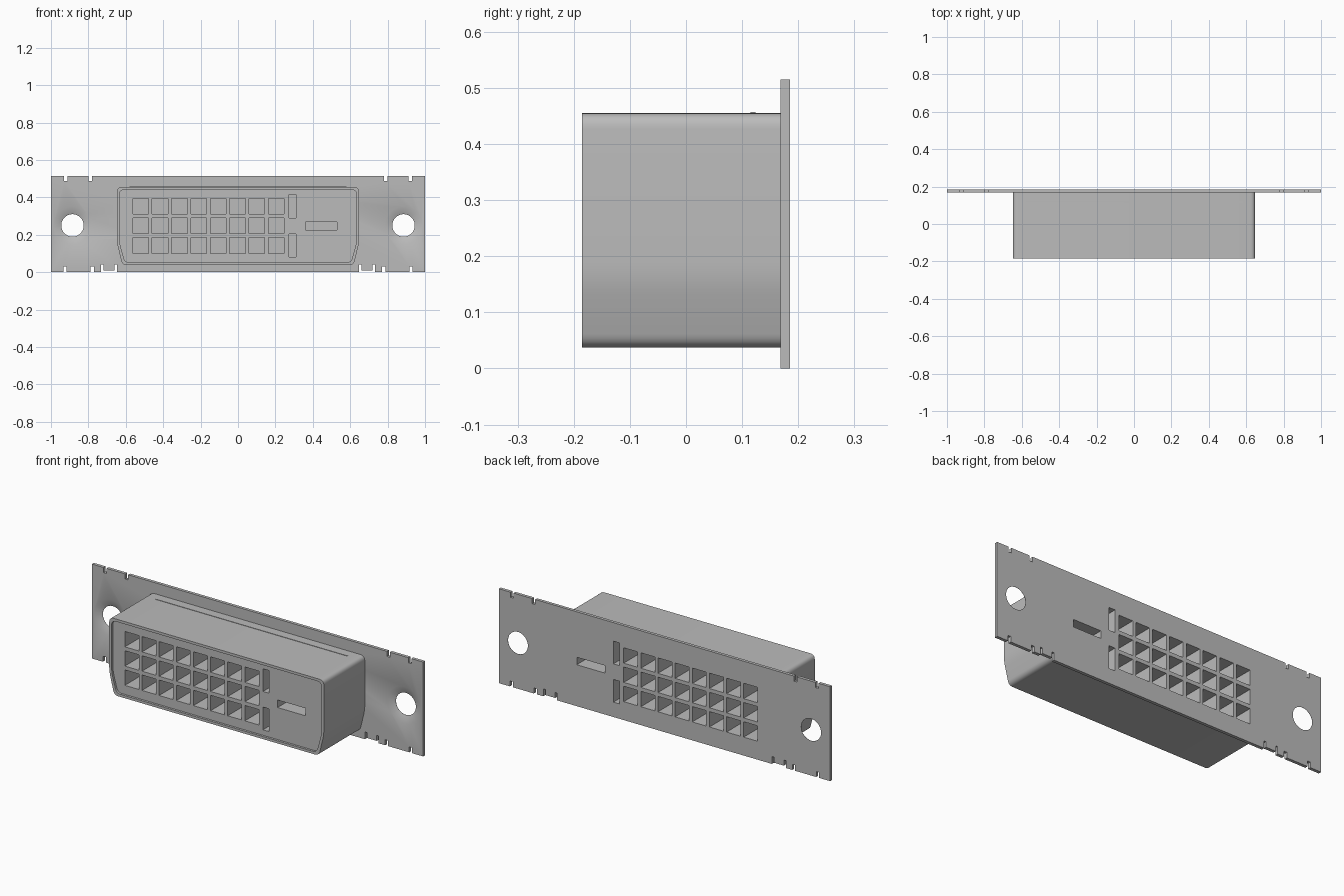
import bpy
import bmesh
import math
from mathutils import Matrix, Vector

if "Cube" in bpy.data.objects:
    bpy.data.objects.remove(bpy.data.objects["Cube"], do_unlink=True)

grey = bpy.data.materials.new("neutral grey")
grey.use_nodes = True
grey.diffuse_color = (0.5, 0.5, 0.5, 1)
grey.node_tree.nodes["Principled BSDF"].inputs["Base Color"].default_value = (0.5, 0.5, 0.5, 1)

FRONT, FLANGE, BACK = -0.185, 0.168, 0.185
MID_Z = 0.2475


def add_box(bm, x, y, z):
    """Box from three (low, high) ranges."""
    size = [b - a for a, b in (x, y, z)]
    centre = [(a + b) / 2 for a, b in (x, y, z)]
    bmesh.ops.create_cube(bm, size=1, matrix=Matrix.Translation(centre) @ Matrix.Diagonal((*size, 1)))


def add_prism(bm, outline, y0, y1):
    """Extrude an (x, z) outline along y."""
    face = bm.faces.new([bm.verts.new((x, y0, z)) for x, z in outline])
    out = bmesh.ops.extrude_face_region(bm, geom=[face])
    verts = [v for v in out["geom"] if isinstance(v, bmesh.types.BMVert)]
    bmesh.ops.translate(bm, verts=verts, vec=(0, y1 - y0, 0))


def add_cone(bm, x, z, r0, r1, y0, y1):
    """Round frustum along y, radius r0 at y0 and r1 at y1."""
    turn = Matrix.Translation((x, (y0 + y1) / 2, z)) @ Matrix.Rotation(-math.pi / 2, 4, "X")
    bmesh.ops.create_cone(bm, cap_ends=True, segments=48, radius1=r0, radius2=r1,
                          depth=y1 - y0, matrix=turn)


def make(name, bm):
    bmesh.ops.recalc_face_normals(bm, faces=bm.faces[:])
    mesh = bpy.data.meshes.new(name)
    bm.to_mesh(mesh)
    bm.free()
    mesh.materials.append(grey)
    obj = bpy.data.objects.new(name, mesh)
    bpy.context.collection.objects.link(obj)
    return obj


def activate(obj):
    bpy.ops.object.select_all(action="DESELECT")
    obj.select_set(True)
    bpy.context.view_layer.objects.active = obj


def cut(obj, bm):
    tool = make("cutter", bm)
    tool.hide_render = True
    mod = obj.modifiers.new("cut", "BOOLEAN")
    mod.operation, mod.solver, mod.object = "DIFFERENCE", "EXACT", tool
    activate(obj)
    bpy.ops.object.modifier_apply(modifier=mod.name)
    bpy.data.objects.remove(tool, do_unlink=True)


def rounded(corners, steps=6):
    """Round each (x, z, radius) corner with a tangent curve."""
    points = []
    for i, (x, z, r) in enumerate(corners):
        p = Vector((x, z))
        before = Vector(corners[i - 1][:2])
        after = Vector(corners[(i + 1) % len(corners)][:2])
        a = p + (before - p).normalized() * r
        b = p + (after - p).normalized() * r
        for k in range(steps + 1):
            t = k / steps
            points.append(a * (1 - t) ** 2 + p * 2 * t * (1 - t) + b * t * t)
    return points


def shell_outline(inset):
    """Body outline: upright sides that lean inward near the bottom."""
    w, low, top = 0.648 - inset, 0.037 + inset, 0.455 - inset
    half = [(w, top, 0.028), (w, 0.16, 0.03), (w - 0.03, low, 0.025)]
    return rounded(half + [(-x, z, r) for x, z, r in reversed(half)])


def add_sockets(bm, y0, y1):
    """Contact grid, two upright slots and one flat slot."""
    h = 0.042
    for col in range(8):
        x = -0.52 + col * 0.1035
        for row in (-1, 0, 1):
            z = MID_Z + row * 0.105
            add_box(bm, (x - h, x + h), (y0, y1), (z - h, z + h))
    for z in (0.143, 0.352):
        add_box(bm, (0.272, 0.309), (y0, y1), (z - 0.062, z + 0.062))
    add_box(bm, (0.36, 0.53), (y0, y1), (0.226, 0.267))


# Connector body
bm = bmesh.new()
add_prism(bm, shell_outline(0), FRONT, FLANGE)
body = make("connector_body", bm)

# Recessed front face inside the rim
bm = bmesh.new()
add_prism(bm, shell_outline(0.014), FRONT - 0.05, FRONT + 0.012)
cut(body, bm)

# Sockets open to the front and back
bm = bmesh.new()
add_sockets(bm, FRONT - 0.05, FRONT + 0.15)
add_sockets(bm, 0.03, BACK + 0.05)
cut(body, bm)

# Mounting flange
bm = bmesh.new()
add_box(bm, (-1, 1), (FLANGE, BACK), (0, 0.515))
flange = make("mounting_flange", bm)

# Flange openings: sockets, edge notches and countersunk screw holes
bm = bmesh.new()
add_sockets(bm, FLANGE - 0.05, BACK + 0.05)
deep = (FLANGE - 0.05, BACK + 0.05)
for side in (-1, 1):
    for x in (0.79, 0.92):
        nx = (side * x - 0.009, side * x + 0.009)
        add_box(bm, nx, deep, (0.487, 0.6))
    for x in (0.78, 0.925):
        nx = (side * x - 0.009, side * x + 0.009)
        add_box(bm, nx, deep, (-0.1, 0.03))
    # Short tab between two narrow slits
    tab = [(0.648, -0.1), (0.648, 0.04), (0.66, 0.04), (0.66, 0.01),
           (0.72, 0.01), (0.72, 0.04), (0.732, 0.04), (0.732, -0.1)]
    add_prism(bm, [(side * x, z) for x, z in tab], *deep)
    add_cone(bm, side * 0.885, 0.25, 0.06, 0.06, *deep)
cut(flange, bm)
bm = bmesh.new()
for side in (-1, 1):
    add_cone(bm, side * 0.885, 0.25, 0.142, 0.059, FLANGE - 0.0165, BACK - 0.0005)
cut(flange, bm)

# Thin ridge along the top of the body
bm = bmesh.new()
add_box(bm, (-0.58, 0.58), (0.115, 0.124), (0.45, 0.457))
ridge = make("top_ridge", bm)

for obj in (body, flange):
    activate(obj)
    bpy.ops.object.shade_smooth_by_angle(angle=math.radians(30))
